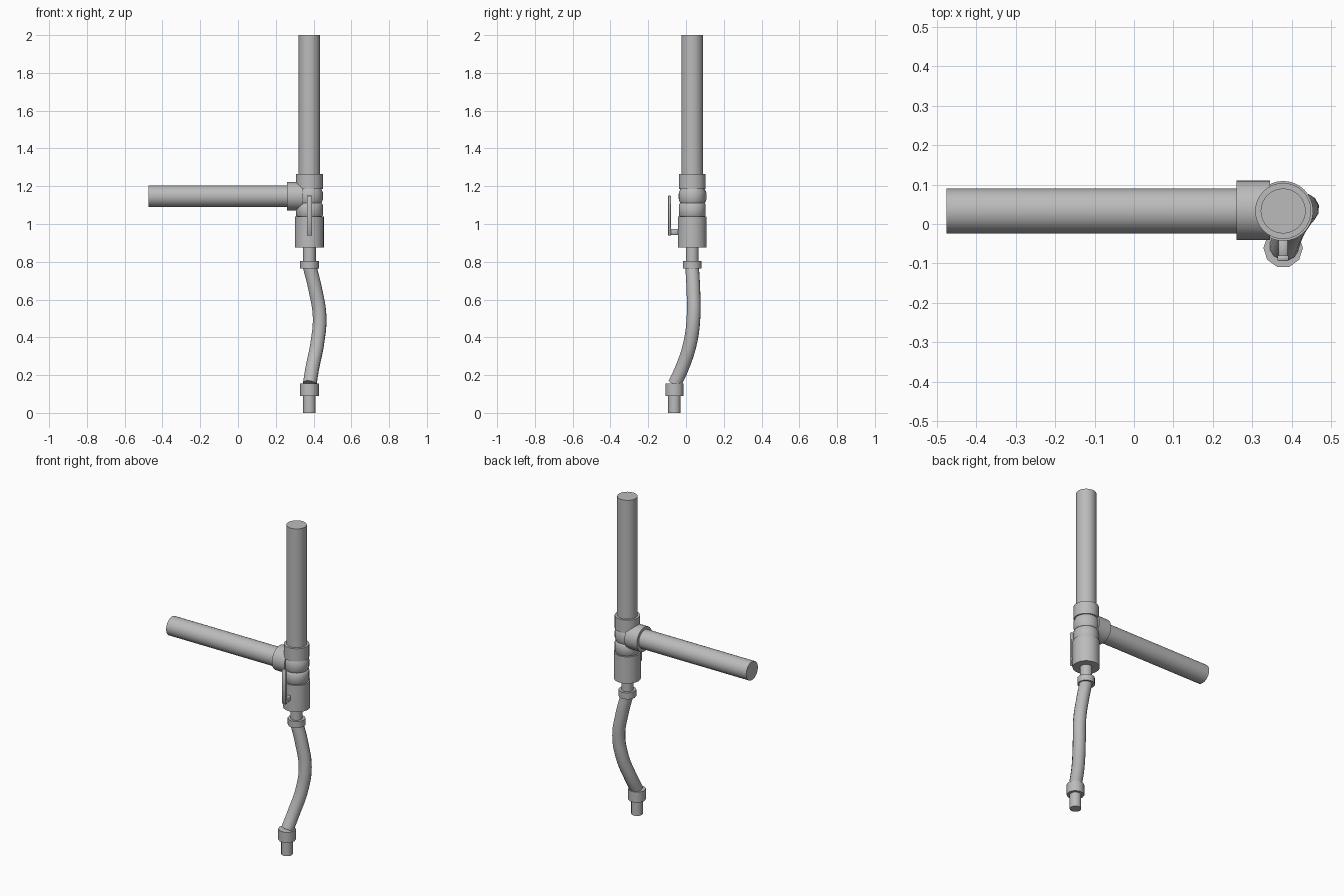
import bpy, bmesh, math
from mathutils import Matrix, Vector

cube = bpy.data.objects.get("Cube")
if cube:
    bpy.data.objects.remove(cube, do_unlink=True)

metal = bpy.data.materials.new("plain grey")
metal.use_nodes = True
GREY = (0.5, 0.5, 0.5, 1)
metal.diffuse_color = GREY
metal.node_tree.nodes["Principled BSDF"].inputs["Base Color"].default_value = GREY

AXIS_X, AXIS_Y = 0.378, 0.033      # main vertical axis
FOOT_Y = -0.061                    # axis of the lower fitting
BRANCH_Z = 1.147                   # height of the side branch


def finish(obj):
    """Assign the material and smooth the round faces."""
    obj.data.materials.clear()
    obj.data.materials.append(metal)
    bpy.ops.object.select_all(action='DESELECT')
    obj.select_set(True)
    bpy.context.view_layer.objects.active = obj
    bpy.ops.object.shade_smooth_by_angle(angle=math.radians(50))
    return obj


def add_mesh(name, bm):
    bmesh.ops.recalc_face_normals(bm, faces=bm.faces)
    mesh = bpy.data.meshes.new(name)
    bm.to_mesh(mesh)
    bm.free()
    obj = bpy.data.objects.new(name, mesh)
    bpy.context.collection.objects.link(obj)
    return finish(obj)


def lathe(name, profile, origin, sides=32, along_x=False):
    """Turn a (radius, height) profile into a capped solid."""
    bm = bmesh.new()
    rings = [[bm.verts.new((r * math.cos(a), r * math.sin(a), h))
              for a in (2 * math.pi * i / sides for i in range(sides))]
             for r, h in profile]
    for low, high in zip(rings, rings[1:]):
        for i in range(sides):
            j = (i + 1) % sides
            bm.faces.new((low[i], low[j], high[j], high[i]))
    bm.faces.new(rings[0])
    bm.faces.new(rings[-1])
    turn = Matrix.Rotation(math.pi / 2, 4, 'Y') if along_x else Matrix()
    bm.transform(Matrix.Translation(origin) @ turn)
    return add_mesh(name, bm)


def tube(name, radius, start, end, y=AXIS_Y, sides=32):
    return lathe(name, [(radius, start), (radius, end)], (AXIS_X, y, 0), sides)


def box(name, low, high, bevel):
    low, high = Vector(low), Vector(high)
    bm = bmesh.new()
    bmesh.ops.create_cube(bm, size=1, matrix=Matrix.Translation((low + high) / 2)
                          @ Matrix.Diagonal((*(high - low), 1)))
    bmesh.ops.bevel(bm, geom=bm.edges[:], offset=bevel, segments=1, affect='EDGES')
    return add_mesh(name, bm)


# Upright pipe and the tee stack below it
tube("upright_pipe", 0.057, 1.2, 2.0)
tube("upper_collar", 0.071, 1.185, 1.265)
lathe("tee_centre", [(0.063, 1.185), (0.071, 1.168), (0.071, 1.127), (0.063, 1.11)],
      (AXIS_X, AXIS_Y, 0))
lathe("lower_collar", [(0.065, 1.11), (0.071, 1.103), (0.071, 1.045), (0.067, 1.04)],
      (AXIS_X, AXIS_Y, 0))
tube("valve_body", 0.076, 0.875, 1.04)

# Side branch
lathe("branch_collar", [(0.075, 0.26), (0.075, 0.345)],
      (0, AXIS_Y + 0.002, BRANCH_Z), along_x=True)
lathe("branch_pipe", [(0.057, -0.475), (0.057, 0.3)],
      (0, AXIS_Y, BRANCH_Z), along_x=True)

# Valve lever on the front
box("lever_stem", (0.366, -0.09, 0.942), (0.39, -0.03, 0.974), 0.003)
box("lever_handle", (0.364, -0.094, 0.938), (0.392, -0.08, 1.15), 0.002)

# Fittings at both ends of the hose
tube("outlet_nipple", 0.034, 0.79, 0.89, sides=20)
tube("upper_hose_nut", 0.05, 0.765, 0.805, sides=12)
tube("lower_hose_nut", 0.05, 0.09, 0.155, FOOT_Y, 10)
tube("hose_tip", 0.033, 0, 0.1, FOOT_Y, 12)

# Bent hose
path = [(0.378, 0.032, 0.78), (0.41, 0.039, 0.65), (0.432, 0.04, 0.51),
        (0.42, 0.022, 0.37), (0.394, -0.02, 0.24), (0.38, -0.059, 0.155)]
curve = bpy.data.curves.new("hose", 'CURVE')
curve.dimensions = '3D'
curve.bevel_depth = 0.037
curve.bevel_resolution = 4
curve.resolution_u = 6
curve.use_fill_caps = True
spline = curve.splines.new('BEZIER')
spline.bezier_points.add(len(path) - 1)
for point, co in zip(spline.bezier_points, path):
    point.co = co
    point.handle_left_type = point.handle_right_type = 'AUTO'
hose = bpy.data.objects.new("hose", curve)
bpy.context.collection.objects.link(hose)
bpy.ops.object.select_all(action='DESELECT')
hose.select_set(True)
bpy.context.view_layer.objects.active = hose
bpy.ops.object.convert(target='MESH')
finish(bpy.context.view_layer.objects.active)
